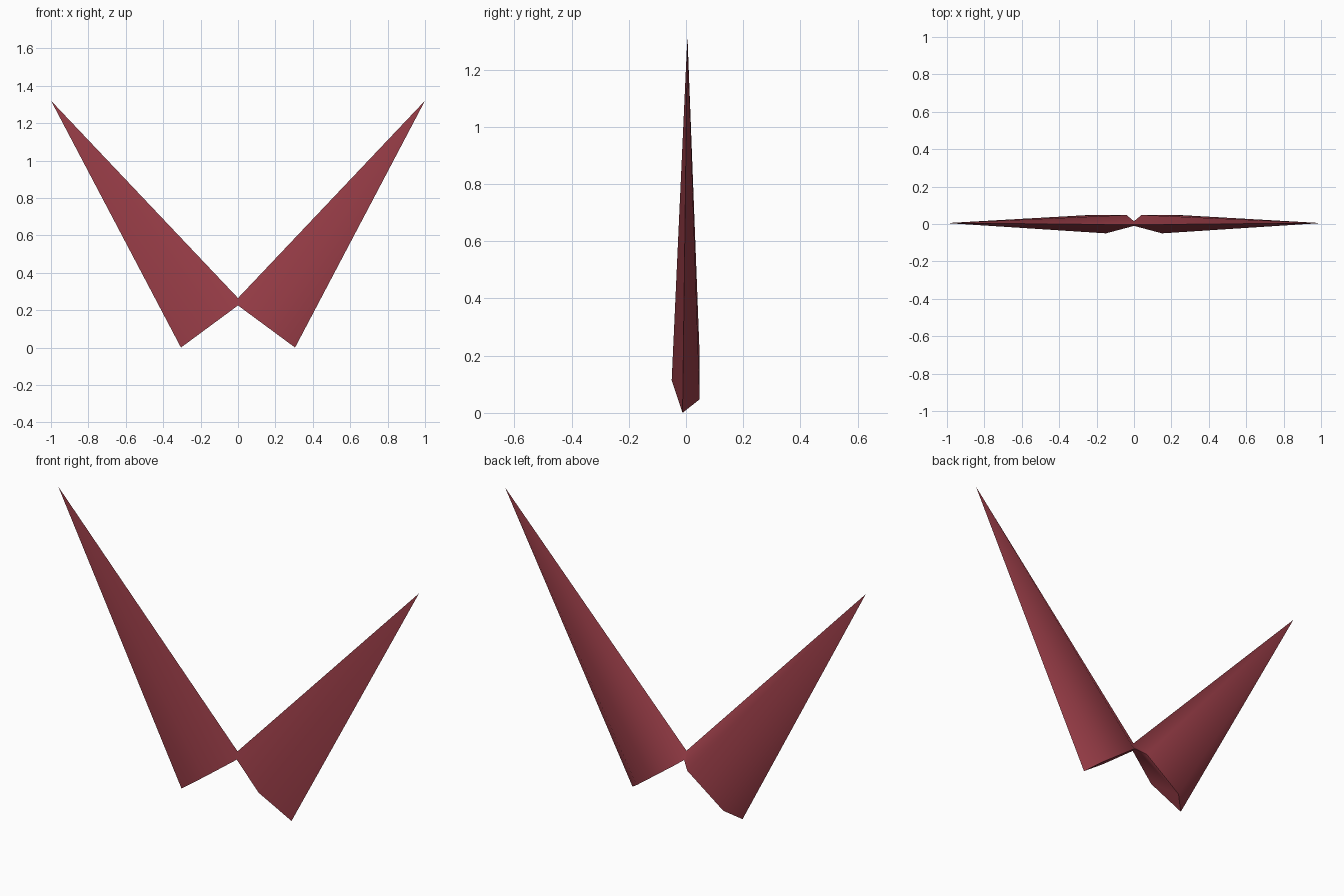
import bpy, bmesh, math

if "Cube" in bpy.data.objects:
    bpy.data.objects.remove(bpy.data.objects["Cube"])

red = bpy.data.materials.new("dark_red")
red.diffuse_color = (0.32, 0.047, 0.064, 1)
red.use_nodes = True
red.node_tree.nodes["Principled BSDF"].inputs["Base Color"].default_value = red.diffuse_color

# Wing: a long five-sided spike, its base slanting down and outward
def base_point(x, y):
    return (x, y, 0.225 * (1 - x / 0.305))

base = [base_point(x, y) for x, y in
        [(-0.022, -0.004), (0.15, -0.05), (0.305, -0.012), (0.24, 0.048), (0.04, 0.048)]]
bm = bmesh.new()
ring = [bm.verts.new(p) for p in base]
tip = bm.verts.new((1.0, 0.005, 1.32))
bm.faces.new(ring)
for i, v in enumerate(ring):
    bm.faces.new((v, ring[(i + 1) % len(ring)], tip))

# Trim at the centre line so both wings join in a small waist
bmesh.ops.bisect_plane(bm, geom=bm.verts[:] + bm.edges[:] + bm.faces[:],
                       plane_co=(0, 0, 0), plane_no=(1, 0, 0), clear_inner=True)
bmesh.ops.recalc_face_normals(bm, faces=bm.faces[:])
if sum((f.calc_center_median() - tip.co).dot(f.normal) for f in bm.faces if tip not in f.verts) < 0:
    bmesh.ops.reverse_faces(bm, faces=bm.faces[:])
mesh = bpy.data.meshes.new("spike_wings")
bm.to_mesh(mesh)
bm.free()
mesh.materials.append(red)
wings = bpy.data.objects.new("spike_wings", mesh)
bpy.context.collection.objects.link(wings)

# Soft ridges, sharp rims
bpy.context.view_layer.objects.active = wings
wings.select_set(True)
bpy.ops.object.shade_smooth_by_angle(angle=math.radians(60))

# Opposite wing
mirror = wings.modifiers.new("mirror", 'MIRROR')
mirror.use_clip = True
